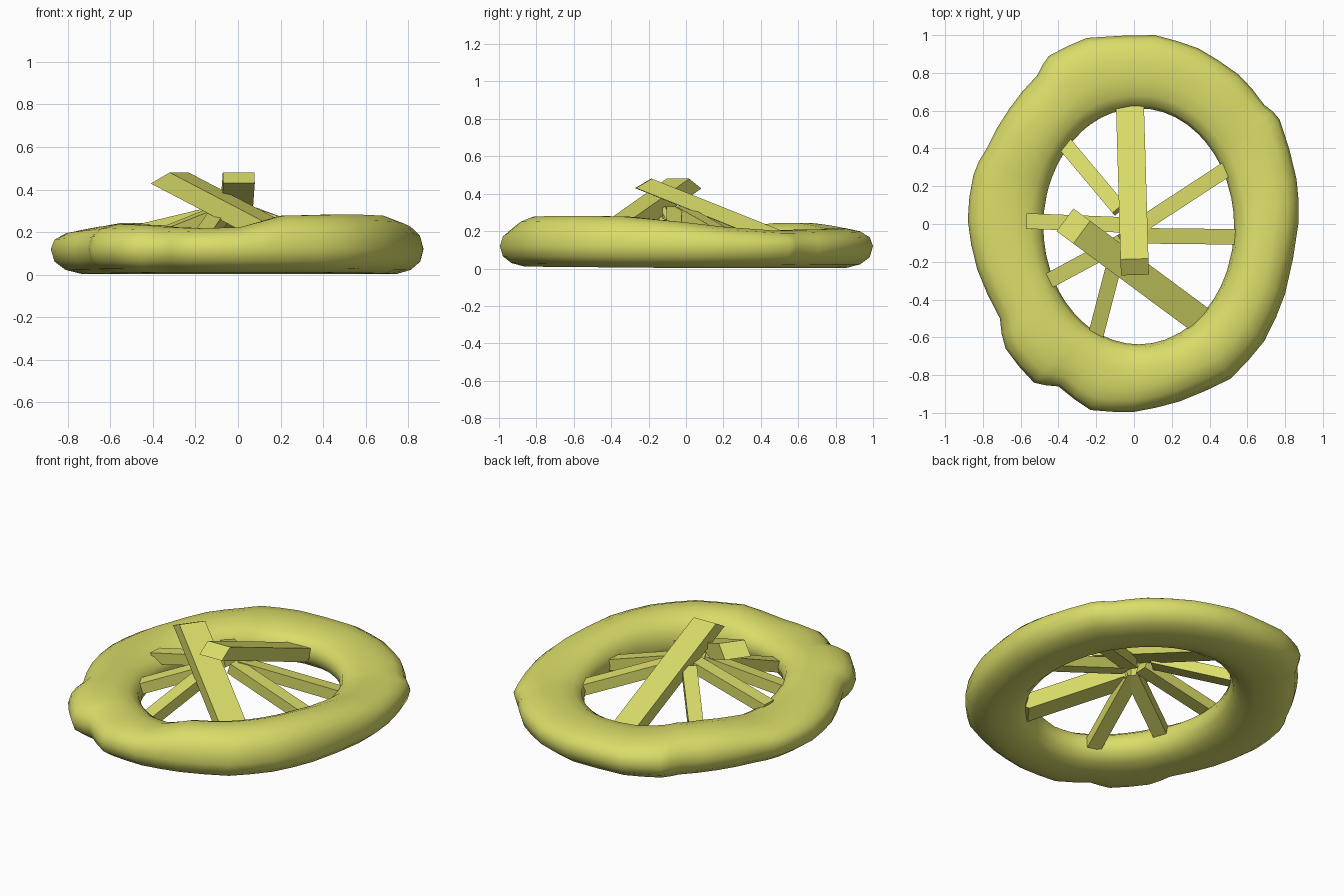
import bpy, bmesh, math
from mathutils import Vector

if "Cube" in bpy.data.objects:
    bpy.data.objects.remove(bpy.data.objects["Cube"])

mat = bpy.data.materials.new("yellow_green")
mat.diffuse_color = (0.70, 0.72, 0.14, 1)
mat.use_nodes = True
mat.node_tree.nodes["Principled BSDF"].inputs["Base Color"].default_value = mat.diffuse_color


def make(name, verts, faces):
    me = bpy.data.meshes.new(name)
    me.from_pydata(verts, [], faces)
    bm = bmesh.new()
    bm.from_mesh(me)
    bmesh.ops.recalc_face_normals(bm, faces=bm.faces)
    bm.to_mesh(me)
    bm.free()
    me.materials.append(mat)
    ob = bpy.data.objects.new(name, me)
    bpy.context.collection.objects.link(ob)
    return ob


# Lumpy ring: outer outline (x, y) and crest height at each station
outline = [
    (.87, 0, .25), (.86, .24, .225), (.77, .555, .205), (.69, .63, .205), (.555, .79, .21),
    (.34, .93, .21), (.11, 1, .215), (-.25, .985, .22), (-.45, .89, .235), (-.51, .79, .245),
    (-.66, .61, .245), (-.78, .40, .225), (-.85, .26, .21), (-.88, .02, .21), (-.83, -.24, .22),
    (-.71, -.5, .235), (-.68, -.66, .24), (-.53, -.84, .235), (-.40, -.86, .225), (-.23, -.985, .22),
    (0, -.995, .225), (.24, -.94, .28), (.51, -.82, .285), (.69, -.62, .285), (.80, -.37, .28)]
SEC = 14
rows = []
for i, (x, y, h) in enumerate(outline):
    # halfway stations keep the hole round
    x2, y2, h2 = outline[(i + 1) % len(outline)]
    rows += [(x, y, h), ((x + x2) / 2 * 1.008, (y + y2) / 2 * 1.004, (h + h2) / 2)]
verts, faces = [], []
for x, y, h in rows:
    a = math.atan2(y / .99, x / .87)
    inner = Vector((.025 + .505 * math.cos(a), -.012 + .625 * math.sin(a)))
    outer = Vector((x, y))
    mid, half = (inner + outer) / 2, (outer - inner) / 2
    for j in range(SEC):
        t = 2 * math.pi * j / SEC
        c, s = math.cos(t), math.sin(t)
        c = math.copysign(abs(c) ** .9, c)
        s = math.copysign(abs(s) ** .85, s)
        p = mid + half * c
        z = .12 + s * ((h - .12) if s > 0 else .12 - .008 * max(0, -y))
        verts.append((p.x, p.y, z))
n = len(rows)
for i in range(n):
    for j in range(SEC):
        k, m = (i + 1) % n, (j + 1) % SEC
        faces.append((i * SEC + j, k * SEC + j, k * SEC + m, i * SEC + m))
ring = make("stone_ring", verts, faces)
bpy.context.view_layer.objects.active = ring
ring.select_set(True)
bpy.ops.object.shade_smooth_by_angle(angle=math.radians(50))
ring.select_set(False)


# Square stick from start to end (centres of the underside); offset leads to the top face
def stick(name, start, end, width, run, rise):
    a, b = Vector(start), Vector(end)
    d = Vector((b.x - a.x, b.y - a.y, 0)).normalized()
    side = Vector((-d.y, d.x, 0)) * width / 2
    up = d * run + Vector((0, 0, rise))
    v = [p + q + r for p in (a, b) for q in (Vector(), up) for r in (-side, side)]
    make(name, v, [(0, 1, 3, 2), (4, 6, 7, 5), (0, 4, 5, 1),
                   (2, 3, 7, 6), (0, 2, 6, 4), (1, 5, 7, 3)])


# Two large logs leaning up across the ring
stick("large_log_back", (.005, -.27, .43), (-.02, .58, .09), .148, .085, .05)
stick("large_log_front", (-.365, .022, .428), (.34, -.50, .06), .15, .11, .052)

# Small sticks fanning out from the middle down to the ring
fan = [(-.38, .44, .10), (-.55, .015, .15), (-.45, -.30, .11),
       (-.20, -.58, .08), (.54, -.068, .09), (.49, .29, .09)]
hub = [(-.07, .07), (-.05, -.005), (-.05, -.085), (-.07, -.08), (.0, -.062), (.0, -.03)]
for i, ((x, y, z), (hx, hy)) in enumerate(zip(fan, hub)):
    stick(f"small_stick_{i + 1}", (hx, hy, .27), (x, y, z), .082, .02, .062)
